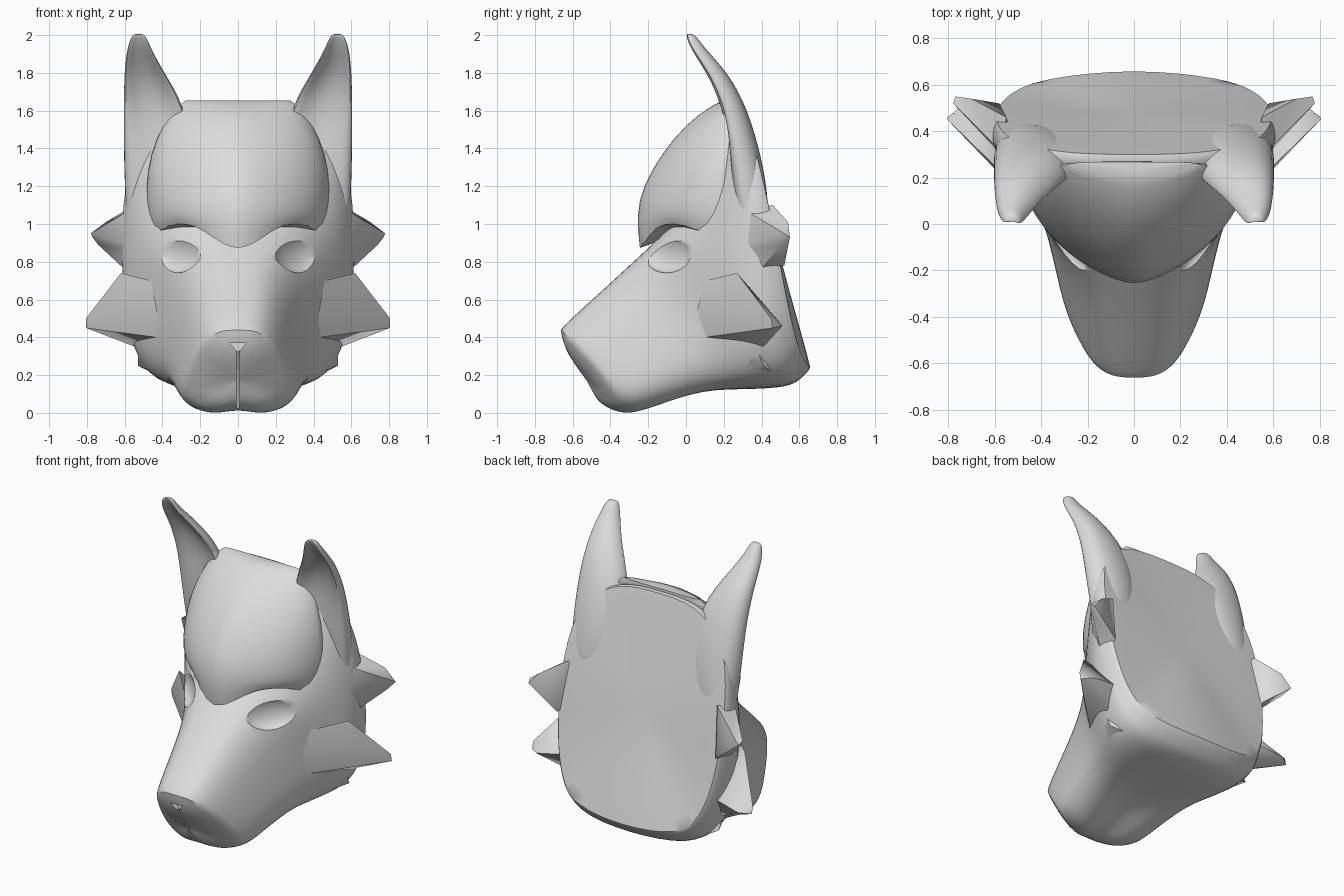
import bpy, bmesh, math
from mathutils import Matrix

cube = bpy.data.objects.get("Cube")
if cube:
    bpy.data.objects.remove(cube, do_unlink=True)

grey = bpy.data.materials.new("plain grey")
grey.use_nodes = True
COLOUR = (0.72, 0.72, 0.72, 1)
grey.diffuse_color = COLOUR
grey.node_tree.nodes["Principled BSDF"].inputs["Base Color"].default_value = COLOUR


def finish(name, bm):
    bmesh.ops.recalc_face_normals(bm, faces=bm.faces)
    mesh = bpy.data.meshes.new(name)
    bm.to_mesh(mesh)
    bm.free()
    mesh.materials.append(grey)
    obj = bpy.data.objects.new(name, mesh)
    bpy.context.collection.objects.link(obj)
    return obj


def activate(obj):
    bpy.ops.object.select_all(action="DESELECT")
    obj.select_set(True)
    bpy.context.view_layer.objects.active = obj


def apply_modifier(obj, kind, **settings):
    mod = obj.modifiers.new(kind.lower(), kind)
    for key, value in settings.items():
        setattr(mod, key, value)
    activate(obj)
    bpy.ops.object.modifier_apply(modifier=mod.name)


def smooth(obj, degrees=40):
    activate(obj)
    bpy.ops.object.shade_smooth_by_angle(angle=math.radians(degrees))


def loft(name, rings, crease, levels, inset=0, bulge=(0, 0, 0)):
    """Skin closed rings, cap both ends, crease the rims and subdivide.
    An inset steadies the caps; bulge pushes out the first one."""
    bm = bmesh.new()
    rows = [[bm.verts.new(p) for p in ring] for ring in rings]
    n = len(rows[0])
    for a, b in zip(rows, rows[1:]):
        for i in range(n):
            j = (i + 1) % n
            bm.faces.new((a[i], a[j], b[j], b[i]))
    layer = bm.edges.layers.float.new("crease_edge")
    caps = [bm.faces.new(rows[0]), bm.faces.new(rows[-1])]
    for cap in caps:
        for edge in cap.edges:
            edge[layer] = crease
    if inset:
        for cap in caps:
            centre = cap.calc_center_median()
            rim = list(cap.verts)
            inner = [bm.verts.new(v.co.lerp(centre, inset)) for v in rim]
            bm.faces.remove(cap)
            for i in range(n):
                j = (i + 1) % n
                bm.faces.new((rim[i], rim[j], inner[j], inner[i]))
            bm.faces.new(inner)
            if cap is caps[0]:
                bmesh.ops.translate(bm, verts=inner, vec=bulge)
    obj = finish(name, bm)
    apply_modifier(obj, "SUBSURF", levels=levels)
    return obj


def hull(name, points, side=1):
    bm = bmesh.new()
    for x, y, z in points:
        bm.verts.new((x * side, y, z))
    bmesh.ops.convex_hull(bm, input=bm.verts)
    loose = [v for v in bm.verts if not v.link_faces]
    bmesh.ops.delete(bm, geom=loose, context="VERTS")
    return finish(name, bm)


def carve(target, cutter):
    apply_modifier(target, "BOOLEAN", object=cutter, operation="DIFFERENCE", solver="EXACT")
    bpy.data.objects.remove(cutter, do_unlink=True)


# Head: tilted cross-sections running from the nose to the flat back.
# Half outlines as (share of half width, share of the way down).
MUZZLE = [(0, 0), (.36, .0), (.64, .14), (.85, .38), (1, .66), (1, .83),
          (.8, .97), (.4, 1.04), (0, .97)]
BACK = [(0, 0), (.47, 0), (.88, .11), (1, .3), (1.02, .5), (.98, .72),
        (.87, .89), (.66, .985), (0, 1)]
# top y, top z, bottom y, bottom z, half width, blend to back, sideways bend
SECTIONS = [
    (-.665, .44, -.4, .02, .28, 0, .08),
    (-.62, .49, -.33, 0, .315, 0, .1),
    (-.42, .67, -.2, .04, .35, .1, .12),
    (-.25, .83, -.05, .1, .41, .25, .2),
    (-.12, .95, .12, .12, .51, .6, .2),
    (.05, 1.15, .35, .12, .59, .85, .12),
    (.18, 1.5, .55, .13, .61, .95, .04),
    (.22, 1.635, .62, .17, .61, 1, .02),
    (.3, 1.645, .675, .23, .59, 1, .01),
]


def head_ring(ty, tz, by, bz, width, blend, bend):
    half = []
    for (u0, s0), (u1, s1) in zip(MUZZLE, BACK):
        u = u0 + (u1 - u0) * blend
        s = s0 + (s1 - s0) * blend
        sweep = bend * min(1, 2 * s + .4) - .1 * blend ** 6 * s * s
        half.append((width * u, ty + (by - ty) * s + sweep * u * u, tz + (bz - tz) * s))
    return half + [(-x, y, z) for x, y, z in half[-2:0:-1]]


head = loft("head", [head_ring(*s) for s in SECTIONS], .8, 2, inset=.4,
            bulge=(0, -.05, -.035))

# Eye sockets under the brow, turned to follow the face
for side in (1, -1):
    bm = bmesh.new()
    bmesh.ops.create_uvsphere(bm, u_segments=20, v_segments=12, radius=1)
    place = (Matrix.Translation((.33 * side, -.1, .85))
             @ Matrix.Rotation(math.radians(44 * side), 4, "Z")
             @ Matrix.Diagonal((.18, .065, .11, 1)))
    bmesh.ops.transform(bm, matrix=place, verts=bm.verts)
    carve(head, finish("socket_cutter", bm))

# Nose notch and the groove below it
notch = [(x, y, z) for y in (-.78, -.61) for x, z in ((-.045, .37), (.045, .37), (0, .32))]
carve(head, hull("notch_cutter", notch))
groove = [(x, y, z) for x in (-.007, .007)
          for y, z in ((-.75, .33), (-.62, .33), (-.6, -.05), (-.4, .04), (-.38, -.05))]
carve(head, hull("groove_cutter", groove))
smooth(head)

# Forehead: a dome with an overhanging, frowning brow
DOME = [(.92, -.25, .46), (1.05, -.27, .49), (1.2, -.235, .495),
        (1.38, -.13, .47), (1.53, .0, .4), (1.62, .12, .33), (1.655, .2, .28)]
STEPS = 10


def brow_height(x):
    rise = min(1, abs(x) / .28)
    return .86 + .14 * rise * rise * (3 - 2 * rise) - max(0, abs(x) - .36) * .7


rings = []
for level, (z, front, width) in enumerate(DOME):
    ring = []
    for i in range(-STEPS, STEPS + 1):
        t = math.sin(math.pi / 2 * i / STEPS)
        y = .27 - (.27 - front) * max(0, 1 - abs(t) ** 1.4) ** .47
        ring.append((width * t, y, z if level else brow_height(width * t)))
    rings.append(ring)
smooth(loft("forehead", rings, .8, 1), 45)

# Ears: sections as (across, front to back); None marks the hollow front
EAR_RING = [(1, .15), (.98, .65), (.55, 1), (-.4, 1), (-.95, .6), (-1, .05),
            (-.4, None), (.45, None)]
# z, inner x, outer x, front y, back y, hollow depth
EAR = [(.9, .36, .58, .3, .43, .1), (1.1, .28, .6, .25, .445, .05),
       (1.35, .23, .61, .21, .405, .1), (1.62, .27, .61, .16, .325, .45),
       (1.8, .385, .605, .08, .225, .55), (1.93, .46, .59, .0, .1, .5),
       (2.01, .49, .56, -.015, .045, .3)]

# Cheek tufts, each a faceted spike
TUFTS = {
    "upper_cheek_tuft": [(.78, .52, .95), (.74, .5, .89), (.77, .55, .93), (.7, .54, 1.01),
                         (.58, .32, 1.07), (.55, .46, 1.1), (.58, .52, .78), (.48, .2, .86),
                         (.6, .4, .76)],
    "lower_cheek_tuft": [(.805, .45, .5), (.805, .46, .45), (.74, .51, .46), (.62, .27, .74),
                         (.46, .1, .7), (.43, .06, .55), (.43, .1, .4), (.52, .4, .34),
                         (.5, .48, .5)],
    "jaw_tuft": [(.53, .37, .34), (.53, .41, .25), (.47, .45, .22), (.45, .15, .36),
                 (.4, .2, .2), (.4, .5, .3)],
}

for side, label in ((1, "left"), (-1, "right")):
    rings = []
    for z, inner, outer, front, back, hollow in EAR:
        mid, half = (inner + outer) / 2, (outer - inner) / 2
        rings.append([(side * (mid + half * u),
                       front + (back - front) * (hollow if v is None else v), z)
                      for u, v in EAR_RING])
    smooth(loft(label + "_ear", rings, .2, 2))
    for name, points in TUFTS.items():
        smooth(hull(label + "_" + name, points, side), 50)
